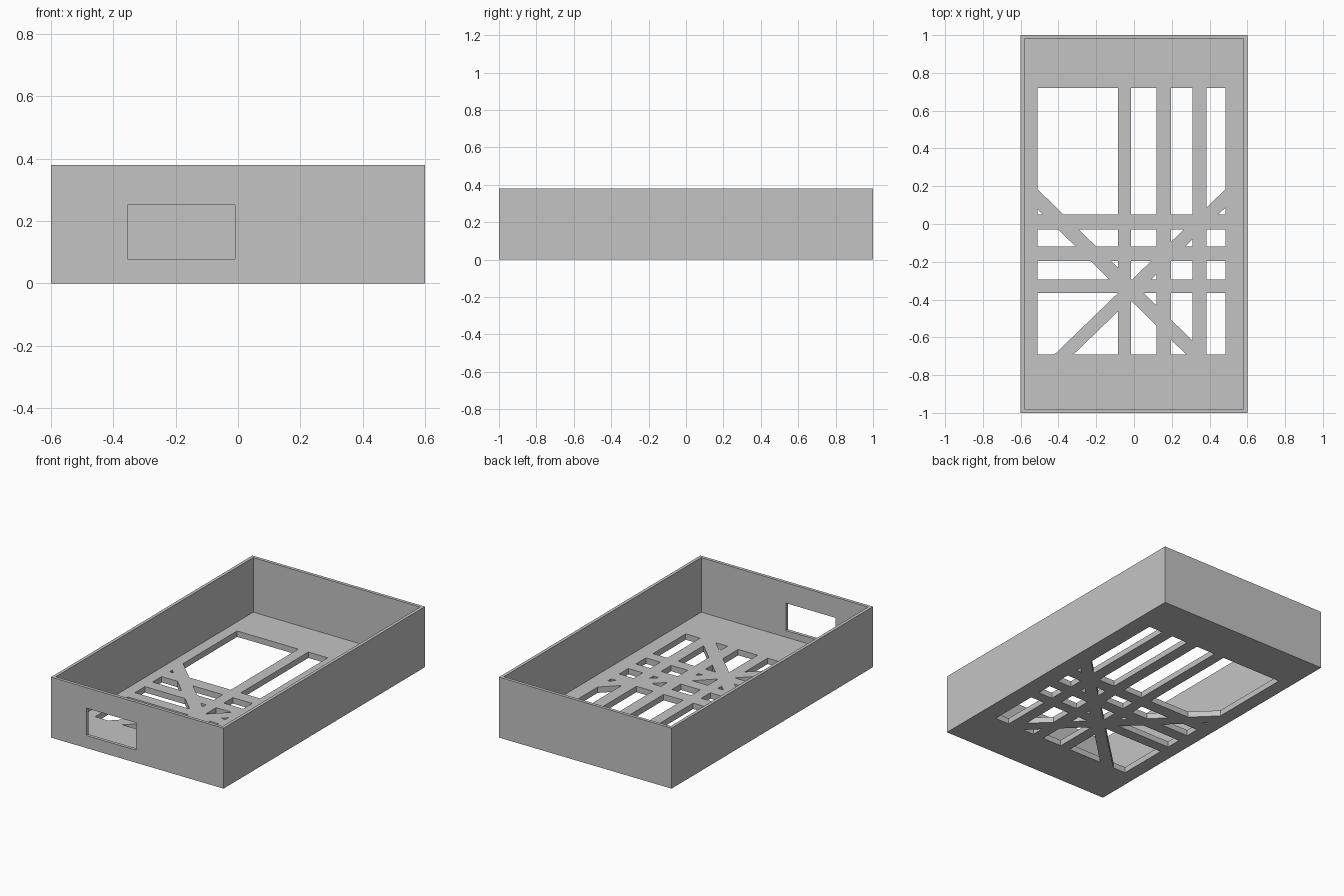
import bpy, bmesh
from mathutils import Vector, Matrix

cube = bpy.data.objects.get("Cube")
if cube:
    bpy.data.objects.remove(cube, do_unlink=True)

HALF_X, HALF_Y, HEIGHT = 0.6, 1.0, 0.38
WALL, FLOOR = 0.02, 0.037

grey = bpy.data.materials.new("plain grey")
grey.use_nodes = True
colour = (0.55, 0.55, 0.55, 1)
grey.diffuse_color = colour
grey.node_tree.nodes["Principled BSDF"].inputs["Base Color"].default_value = colour

# Floor opening and the bars that cross it
X0, X1, Y0, Y1 = -0.51, 0.485, -0.69, 0.72
UPRIGHTS = [(-0.085, -0.015), (0.12, 0.195), (0.31, 0.385)]
CROSSBARS = [(-0.03, 0.05), (-0.195, -0.12), (-0.365, -0.295)]
# Diagonal strips: slope, lower and upper intercept
DIAGONALS = [(-0.977, -0.421, -0.315), (0.966, -0.381, -0.284)]


def in_opening(p):
    return X0 < p.x < X1 and Y0 < p.y < Y1


def on_bar(p):
    return (any(a < p.x < b for a, b in UPRIGHTS)
            or any(a < p.y < b for a, b in CROSSBARS)
            or any(a < p.y - m * p.x < b for m, a, b in DIAGONALS))


def in_rim(p):
    return abs(p.x) > HALF_X - WALL or abs(p.y) > HALF_Y - WALL


def cut(bm, point, normal, only_opening):
    faces = [f for f in bm.faces
             if not only_opening or in_opening(f.calc_center_median())]
    geom = faces + list({e for f in faces for e in f.edges}) \
        + list({v for f in faces for v in f.verts})
    bmesh.ops.bisect_plane(bm, geom=geom, plane_co=point, plane_no=normal, dist=1e-5)


def raise_faces(bm, faces, distance):
    grown = bmesh.ops.extrude_face_region(bm, geom=faces)["geom"]
    bmesh.ops.translate(bm, vec=(0, 0, distance),
                        verts=[g for g in grown if isinstance(g, bmesh.types.BMVert)])
    return [g for g in grown if isinstance(g, bmesh.types.BMFace)]


# Flat sheet scored along the rim, the opening and the bar edges
bm = bmesh.new()
bm.faces.new([bm.verts.new((x * HALF_X, y * HALF_Y, 0))
              for x, y in ((-1, -1), (1, -1), (1, 1), (-1, 1))])
for x in (X0, X1, WALL - HALF_X, HALF_X - WALL):
    cut(bm, (x, 0, 0), (1, 0, 0), False)
for y in (Y0, Y1, WALL - HALF_Y, HALF_Y - WALL):
    cut(bm, (0, y, 0), (0, 1, 0), False)
for x in sum(UPRIGHTS, ()):
    cut(bm, (x, 0, 0), (1, 0, 0), True)
for y in sum(CROSSBARS, ()):
    cut(bm, (0, y, 0), (0, 1, 0), True)
for m, low, high in DIAGONALS:
    for c in (low, high):
        cut(bm, (0, c, 0), Vector((-m, 1, 0)).normalized(), True)

# Open the gaps, thicken the floor, then pull up the walls
gaps = [f for f in bm.faces
        if in_opening(f.calc_center_median()) and not on_bar(f.calc_center_median())]
bmesh.ops.delete(bm, geom=gaps, context="FACES")
bottom = list(bm.faces)
top = bmesh.ops.duplicate(bm, geom=bottom)  # kept as the underside
top_faces = [g for g in top["geom"] if isinstance(g, bmesh.types.BMFace)]
floor_top = raise_faces(bm, top_faces, FLOOR)
bmesh.ops.remove_doubles(bm, verts=bm.verts[:], dist=1e-5)
floor_top = [f for f in bm.faces if f.calc_center_median().z > FLOOR - 1e-4]
rim = [f for f in floor_top if in_rim(f.calc_center_median())]
raise_faces(bm, rim, HEIGHT - FLOOR)
bmesh.ops.recalc_face_normals(bm, faces=bm.faces[:])

mesh = bpy.data.meshes.new("tray")
bm.to_mesh(mesh)
bm.free()
mesh.materials.append(grey)
tray = bpy.data.objects.new("tray", mesh)
bpy.context.collection.objects.link(tray)

# Rectangular slot through the front wall
slot_bm = bmesh.new()
bmesh.ops.create_cube(slot_bm, size=1, matrix=Matrix.Translation((-0.182, -HALF_Y, 0.165))
                      @ Matrix.Diagonal((0.345, 0.1, 0.172, 1)))
slot_mesh = bpy.data.meshes.new("slot_cutter")
slot_bm.to_mesh(slot_mesh)
slot_bm.free()
slot_mesh.materials.append(grey)
cutter = bpy.data.objects.new("slot_cutter", slot_mesh)
cutter.hide_render = True
bpy.context.collection.objects.link(cutter)

mod = tray.modifiers.new("front_slot", "BOOLEAN")
mod.operation = "DIFFERENCE"
mod.solver = "EXACT"
mod.object = cutter
bpy.context.view_layer.objects.active = tray
tray.select_set(True)
bpy.ops.object.modifier_apply(modifier=mod.name)
bpy.data.objects.remove(cutter, do_unlink=True)
